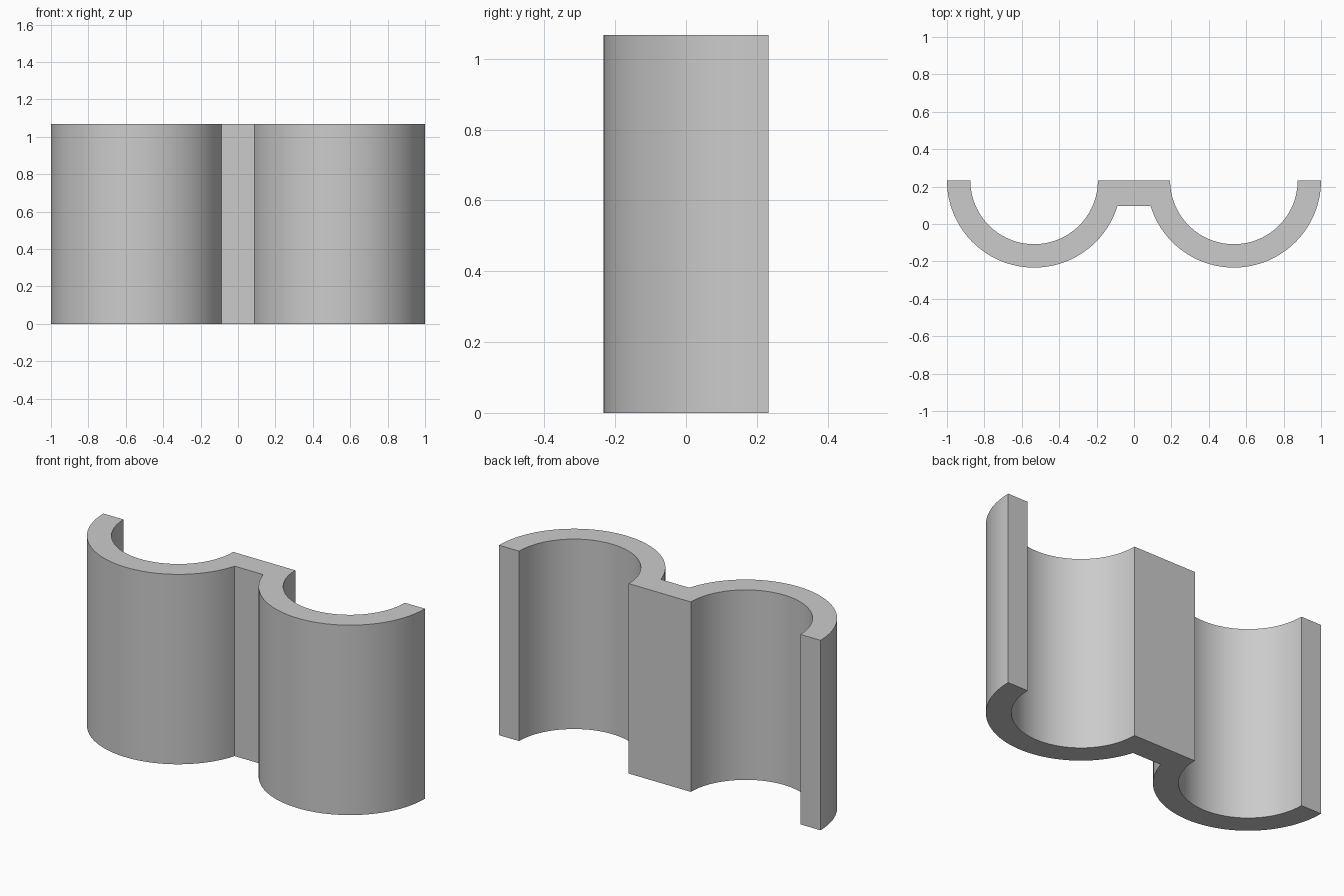
import bpy, bmesh
from math import pi, cos, sin, asin, radians

cube = bpy.data.objects.get("Cube")
if cube:
    bpy.data.objects.remove(cube, do_unlink=True)

HEIGHT = 1.068
CX, CY = 0.534, 0.233       # centre of each half-round channel
OUTER, INNER = 0.466, 0.341
WEB_FRONT = 0.097           # front face of the web between channels
STEPS = 48

grey = bpy.data.materials.new("plain grey")
grey.use_nodes = True
colour = (0.6, 0.6, 0.6, 1)
grey.diffuse_color = colour
grey.node_tree.nodes["Principled BSDF"].inputs["Base Color"].default_value = colour


def arc(radius, start, end):
    """Points on the left channel's arc between two angles."""
    return [(CX + radius * cos(start + (end - start) * i / STEPS),
             CY + radius * sin(start + (end - start) * i / STEPS))
            for i in range(STEPS + 1)]


# Left half outline: web corner, round the outside, back along the inside
web_angle = pi + asin((CY - WEB_FRONT) / OUTER)
half = arc(OUTER, web_angle, 2 * pi) + arc(INNER, 2 * pi, pi)
outline = half + [(-x, y) for x, y in reversed(half)]

# Extrude the outline to full height
bm = bmesh.new()
base = bm.faces.new([bm.verts.new((x, y, 0)) for x, y in outline])
top = bmesh.ops.extrude_face_region(bm, geom=[base], use_keep_orig=True)
bmesh.ops.translate(bm, vec=(0, 0, HEIGHT),
                    verts=[v for v in top["geom"] if isinstance(v, bmesh.types.BMVert)])
bmesh.ops.recalc_face_normals(bm, faces=bm.faces)

mesh = bpy.data.meshes.new("double_channel_clip")
bm.to_mesh(mesh)
bm.free()
mesh.materials.append(grey)
clip = bpy.data.objects.new("double_channel_clip", mesh)
bpy.context.collection.objects.link(clip)

# Smooth the round walls, keep the corners sharp
bpy.ops.object.select_all(action='DESELECT')
clip.select_set(True)
bpy.context.view_layer.objects.active = clip
bpy.ops.object.shade_smooth_by_angle(angle=radians(30))
